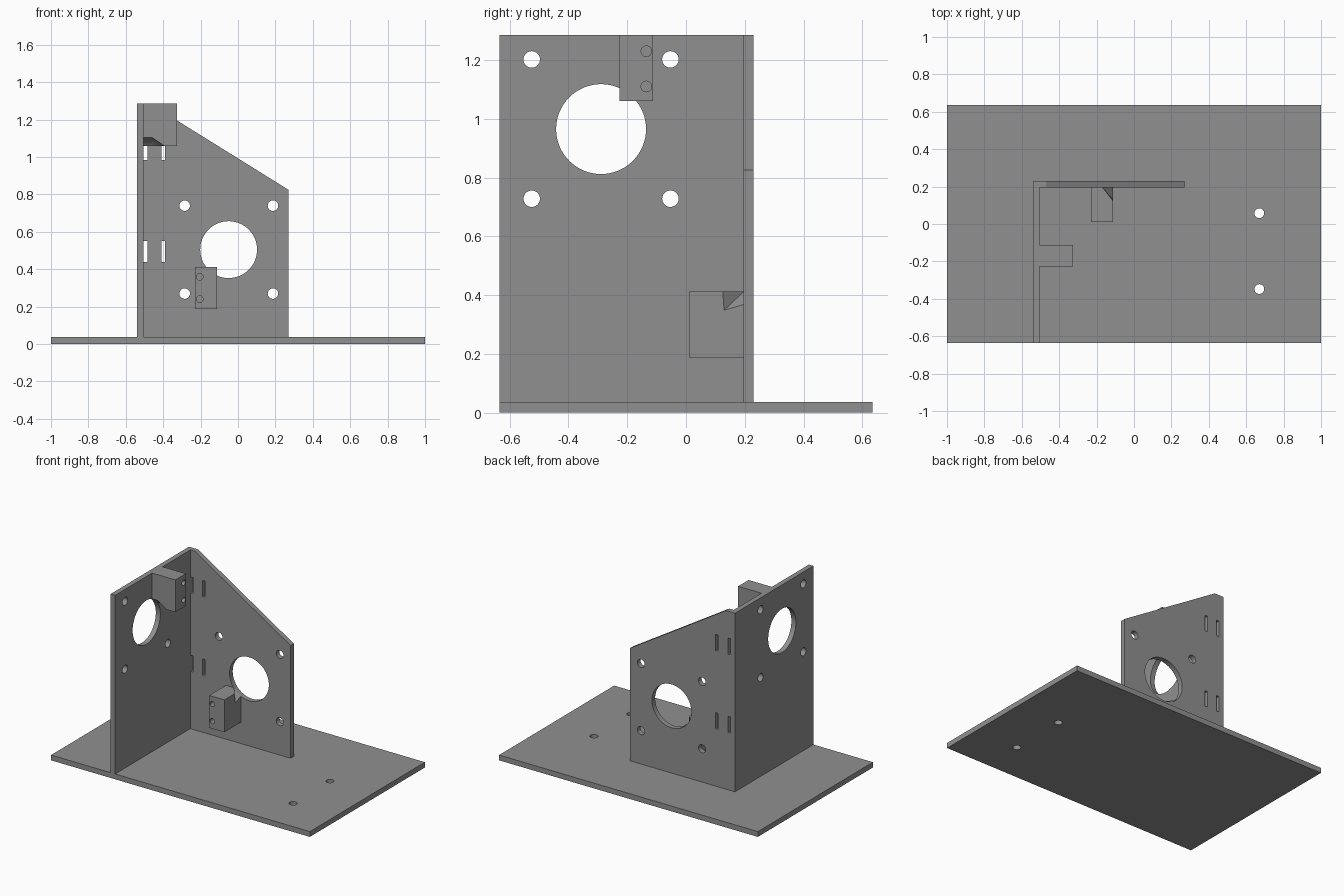
import bpy, bmesh, math
from mathutils import Matrix, Vector

if "Cube" in bpy.data.objects:
    bpy.data.objects.remove(bpy.data.objects["Cube"])

grey = bpy.data.materials.new("grey_plastic")
grey.diffuse_color = (0.28, 0.28, 0.28, 1)
grey.use_nodes = True
grey.node_tree.nodes["Principled BSDF"].inputs["Base Color"].default_value = grey.diffuse_color


def make(name, bm):
    bmesh.ops.recalc_face_normals(bm, faces=bm.faces)
    me = bpy.data.meshes.new(name)
    bm.to_mesh(me)
    bm.free()
    me.materials.append(grey)
    ob = bpy.data.objects.new(name, me)
    bpy.context.collection.objects.link(ob)
    return ob


def hull(name, pts):
    bm = bmesh.new()
    for p in pts:
        bm.verts.new(p)
    bmesh.ops.convex_hull(bm, input=bm.verts)
    bmesh.ops.dissolve_limit(bm, angle_limit=0.001, verts=bm.verts, edges=bm.edges)
    return make(name, bm)


def box(name, x, y, z):
    return hull(name, [(a, b, c) for a in x for b in y for c in z])


def rod(start, end, r1, r2=None):
    """Round cutter from start to end, optionally tapered."""
    a, b = Vector(start), Vector(end)
    rot = (b - a).to_track_quat('Z', 'Y').to_matrix().to_4x4()
    bm = bmesh.new()
    bmesh.ops.create_cone(bm, cap_ends=True, segments=64, radius1=r1,
                          radius2=r1 if r2 is None else r2, depth=(b - a).length,
                          matrix=Matrix.Translation((a + b) / 2) @ rot)
    return make("cutter", bm)


def cut(ob, cutters):
    for c in cutters:
        m = ob.modifiers.new("cut", 'BOOLEAN')
        m.operation, m.solver, m.object = 'DIFFERENCE', 'EXACT', c
    bpy.context.view_layer.update()
    dg = bpy.context.evaluated_depsgraph_get()
    me = bpy.data.meshes.new_from_object(ob.evaluated_get(dg))
    ob.modifiers.clear()
    ob.data = me
    for c in cutters:
        bpy.data.objects.remove(c)
    bpy.ops.object.select_all(action='DESELECT')
    ob.select_set(True)
    bpy.context.view_layer.objects.active = ob
    bpy.ops.object.shade_smooth_by_angle(angle=math.radians(30))


# Base plate with two mounting holes
base = box("base_plate", (-1, 1), (-0.635, 0.635), (0, 0.037))
cut(base, [rod((0.67, y, -0.1), (0.67, y, 0.1), 0.026) for y in (0.058, -0.348)])

# Side wall with motor opening and four screw holes
side = box("side_wall", (-0.54, -0.505), (-0.635, 0.195), (0.037, 1.285))
holes = [(-0.289, 0.965, 0.153)] + [(y, z, 0.028) for y in (-0.525, -0.053) for z in (0.728, 1.202)]
cut(side, [rod((-0.7, y, z), (-0.4, y, z), r) for y, z, r in holes])

# Back wall with sloped top, motor opening, screw holes and strap slots
outline = [(-0.54, 0.037), (0.27, 0.037), (0.27, 0.825), (-0.47, 1.285), (-0.54, 1.285)]
back = hull("back_wall", [(x, y, z) for x, z in outline for y in (0.195, 0.23)])
holes = [(-0.05, 0.505, 0.152)] + [(x, z, 0.028) for x in (-0.285, 0.187) for z in (0.27, 0.74)]
slots = [box("cutter", (x - 0.01, x + 0.01), (0.1, 0.3), (z, z + 0.112))
         for x in (-0.494, -0.4) for z in (0.438, 0.985)]
cut(back, [rod((x, 0.1, z), (x, 0.3, z), r) for x, z, r in holes] + slots)

# Lower sensor block: corner relieved at the opening, two blind screw holes
low = box("lower_block", (-0.23, -0.113), (0.01, 0.195), (0.187, 0.413))
relief = hull("cutter", [(-0.172, 0.2, 0.415), (-0.11, 0.2, 0.367), (-0.11, 0.2, 0.43),
                         (-0.172, 0.2, 0.43), (-0.11, 0.12, 0.43), (-0.11, 0.126, 0.345)])
cut(low, [relief] + [rod((-0.205, -0.05, z), (-0.205, 0.13, z), 0.018) for z in (0.24, 0.36)])

# Upper sensor block: underside relieved by a tapered round cut, two blind screw holes
up = box("upper_block", (-0.505, -0.325), (-0.227, -0.112), (1.06, 1.285))
cut(up, [rod((-0.6, -0.289, 0.965), (-0.46, -0.289, 0.965), 0.153),
         rod((-0.4601, -0.289, 0.965), (-0.33, -0.289, 0.965), 0.153, 0.075)]
    + [rod((-0.25, -0.135, z), (-0.44, -0.135, z), 0.018) for z in (1.11, 1.23)])
